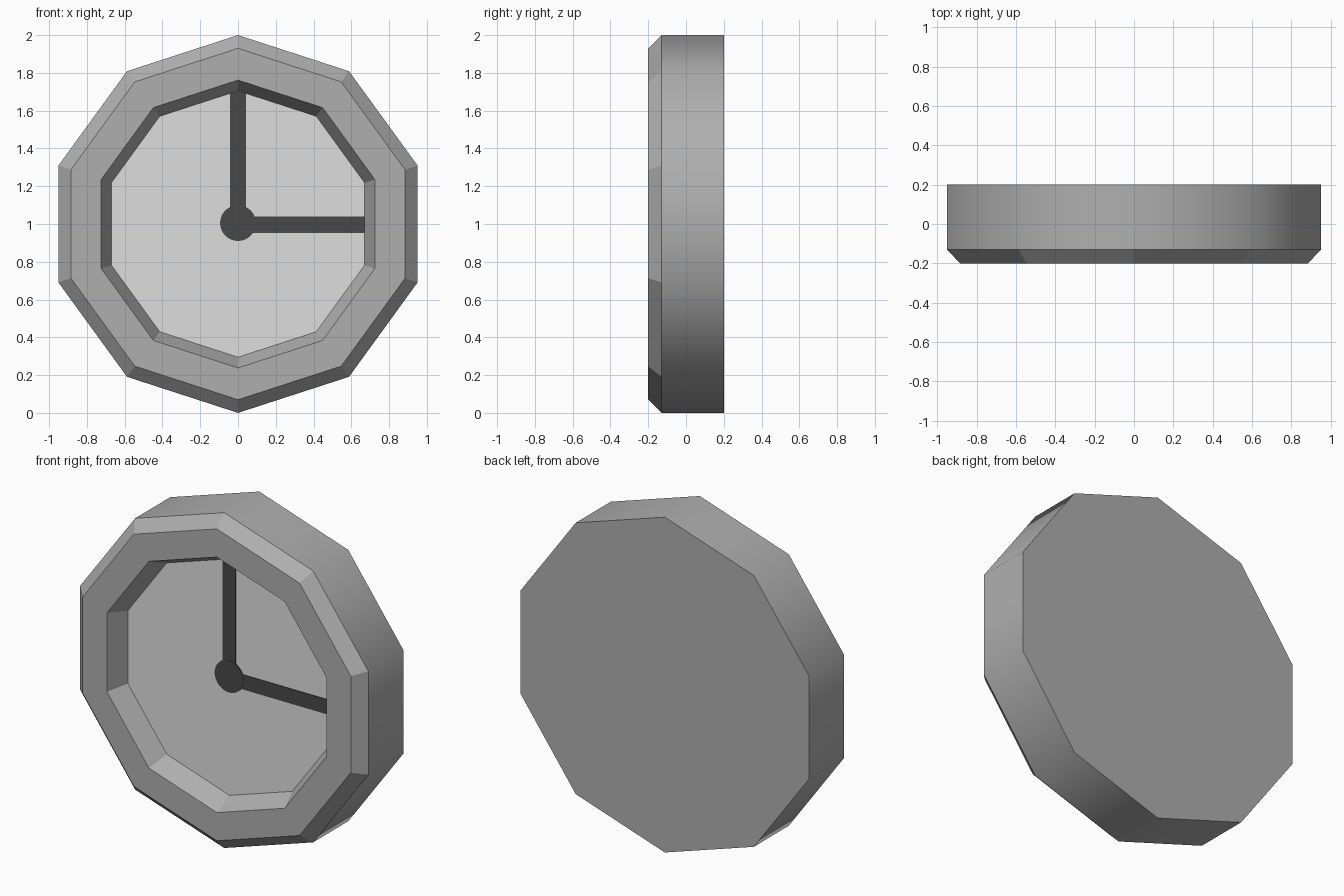
import bpy, bmesh, math

if "Cube" in bpy.data.objects:
    bpy.data.objects.remove(bpy.data.objects["Cube"])

CZ = 1.0          # height of the clock centre
DIAL_Y = -0.08    # depth of the recessed dial


def material(name, value):
    m = bpy.data.materials.new(name)
    m.diffuse_color = (value, value, value, 1)
    m.use_nodes = True
    m.node_tree.nodes["Principled BSDF"].inputs["Base Color"].default_value = m.diffuse_color
    return m


FRAME = material("mid grey", 0.43)
DIAL = material("light grey", 0.73)
DARK = material("dark grey", 0.065)


def finish(bm, name, mats):
    bmesh.ops.recalc_face_normals(bm, faces=bm.faces[:])
    me = bpy.data.meshes.new(name)
    bm.to_mesh(me)
    bm.free()
    for m in mats:
        me.materials.append(m)
    ob = bpy.data.objects.new(name, me)
    bpy.context.collection.objects.link(ob)
    return ob


def ring_points(radius, sides, cz=CZ):
    return [(radius * math.cos(math.pi / 2 + math.tau * i / sides),
             cz + radius * math.sin(math.pi / 2 + math.tau * i / sides))
            for i in range(sides)]


# Clock body: ten-sided loft from the back, round the rim, into the dial recess
def clock_body():
    bm = bmesh.new()
    profile = [(1.0, 0.2), (1.0, -0.13), (0.93, -0.2), (0.762, -0.2), (0.705, DIAL_Y)]
    loops = [[bm.verts.new((x, y, z)) for x, z in ring_points(r, 10)] for r, y in profile]
    walls = set()
    for k in range(len(loops) - 1):
        a, b = loops[k], loops[k + 1]
        for i in range(10):
            j = (i + 1) % 10
            f = bm.faces.new((a[i], a[j], b[j], b[i]))
            if k == 0:                    # smooth outer wall
                f.smooth = True
                walls.add(f)
    bm.faces.new(loops[0])                # back
    bm.faces.new(loops[-1]).material_index = 1   # dial
    for e in bm.edges:
        e.smooth = all(f in walls for f in e.link_faces)
    return finish(bm, "clock_body", [FRAME, DIAL])


# Thin plate lying on the dial
def plate(name, points, thickness):
    bm = bmesh.new()
    back = [bm.verts.new((x, DIAL_Y, z)) for x, z in points]
    front = [bm.verts.new((x, DIAL_Y - thickness, z)) for x, z in points]
    n = len(points)
    bm.faces.new(back)
    bm.faces.new(front)
    for i in range(n):
        j = (i + 1) % n
        bm.faces.new((back[i], back[j], front[j], front[i]))
    return finish(bm, name, [DARK])


clock_body()
W = 0.043
plate("minute_hand", [(-W, CZ), (W, CZ), (W, 1.69), (0, 1.704), (-W, 1.69)], 0.003)
plate("hour_hand", [(0, CZ - 0.048), (0.67, CZ - 0.048), (0.67, CZ + 0.04), (0, CZ + 0.04)], 0.004)
plate("hand_hub", ring_points(0.095, 32, CZ + 0.005), 0.005)
